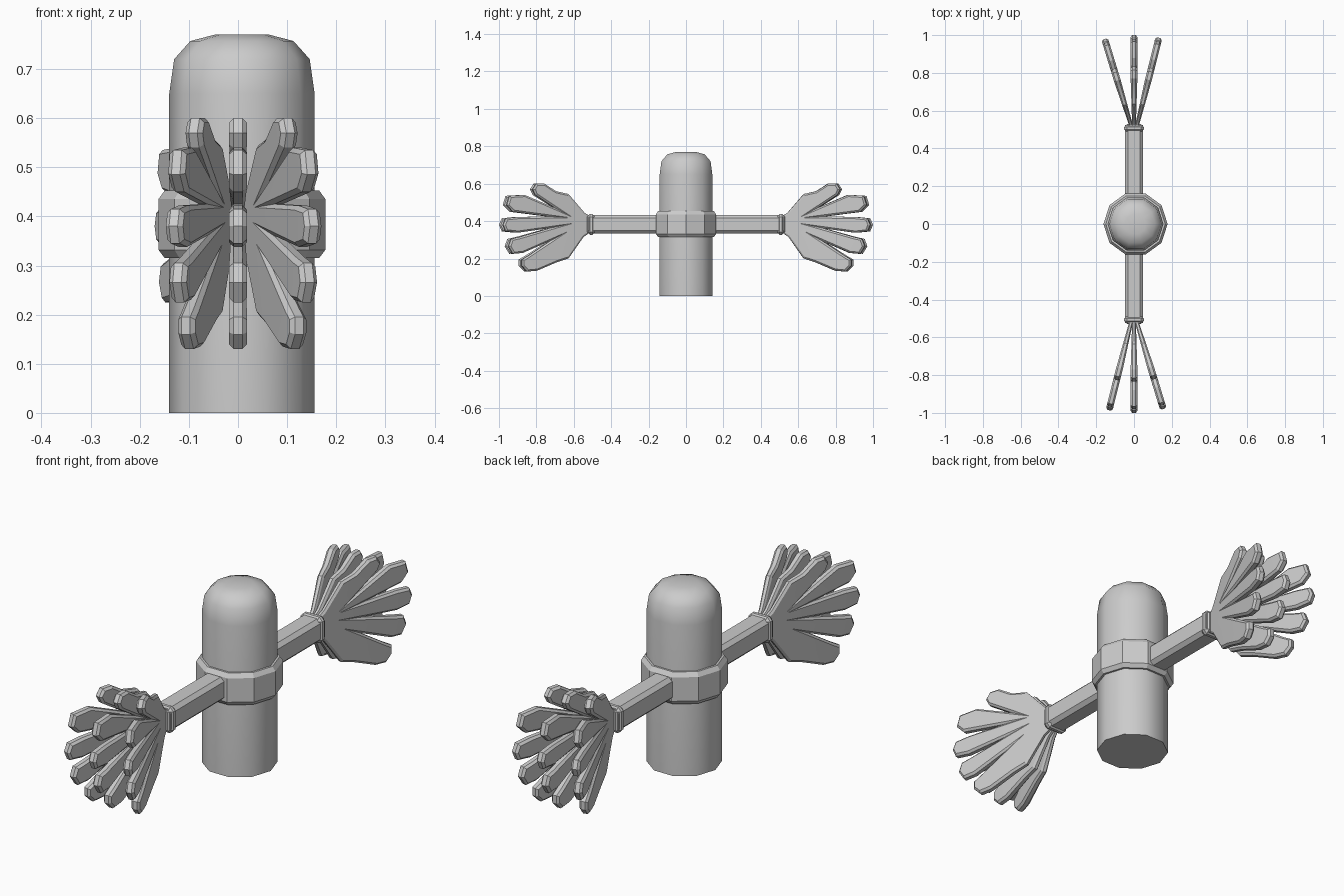
import bpy, bmesh, math
from mathutils import Matrix, Vector

if "Cube" in bpy.data.objects:
    bpy.data.objects.remove(bpy.data.objects["Cube"])

CX = 0.008   # body axis
CZ = 0.383   # arm height


def finish(name, bm, smooth=None):
    bmesh.ops.recalc_face_normals(bm, faces=bm.faces)
    me = bpy.data.meshes.new(name)
    bm.to_mesh(me)
    bm.free()
    ob = bpy.data.objects.new(name, me)
    bpy.context.collection.objects.link(ob)
    if smooth:
        bpy.ops.object.select_all(action='DESELECT')
        bpy.context.view_layer.objects.active = ob
        ob.select_set(True)
        bpy.ops.object.shade_smooth_by_angle(angle=math.radians(smooth))
    return ob


def lathe(name, profile, sides=10, closed=False, smooth=None):
    bm = bmesh.new()
    rings = []
    for r, z in profile:
        rings.append([bm.verts.new((CX + r * math.cos(2 * math.pi * i / sides),
                                    r * math.sin(2 * math.pi * i / sides), z))
                      for i in range(sides)])
    pairs = list(zip(rings, rings[1:]))
    if closed:
        pairs.append((rings[-1], rings[0]))
    else:
        bm.faces.new(rings[0])
        bm.faces.new(rings[-1])
    for a, b in pairs:
        for i in range(sides):
            j = (i + 1) % sides
            bm.faces.new((a[i], a[j], b[j], b[i]))
    return finish(name, bm, smooth)


def bar(name, y0, y1, w, h, chamfer, all_edges=False):
    # box along y with chamfered edges
    bm = bmesh.new()
    bmesh.ops.create_cube(bm, size=1, matrix=Matrix.Translation((0, (y0 + y1) / 2, CZ))
                          @ Matrix.Diagonal((w, abs(y1 - y0), h, 1)))
    edges = [e for e in bm.edges
             if all_edges or abs(e.verts[0].co.y - e.verts[1].co.y) > 0.01]
    bmesh.ops.bevel(bm, geom=edges, offset=chamfer, segments=1, affect='EDGES')
    return finish(name, bm)


# open hand outline in the y-z plane
HAND = [(.52, .43), (.545, .445), (.635, .545), (.705, .56), (.77, .60), (.815, .60),
        (.835, .57), (.82, .54), (.71, .47),
        (.88, .54), (.965, .535), (.98, .485), (.945, .45), (.75, .425),
        (.92, .422), (.985, .415), (1.0, .38), (.985, .345), (.92, .338), (.74, .362),
        (.91, .315), (.955, .305), (.97, .265), (.945, .225), (.89, .23), (.735, .295),
        (.86, .215), (.895, .195), (.895, .16), (.865, .13), (.81, .135),
        (.70, .18), (.635, .20), (.55, .315), (.52, .335)]


def hand(name, angle, shift, turn):
    bm = bmesh.new()
    t = 0.018
    front = [bm.verts.new((t, y, z)) for y, z in HAND]
    back = [bm.verts.new((-t, y, z)) for y, z in HAND]
    bm.faces.new(front)
    bm.faces.new(back[::-1])
    n = len(HAND)
    for i in range(n):
        j = (i + 1) % n
        bm.faces.new((front[i], back[i], back[j], front[j]))
    bmesh.ops.recalc_face_normals(bm, faces=bm.faces)
    rims = [e for e in bm.edges if abs(e.verts[0].co.x - e.verts[1].co.x) < 1e-4]
    bmesh.ops.bevel(bm, geom=rims, offset=0.009, segments=1, affect='EDGES')
    bmesh.ops.triangulate(bm, faces=[f for f in bm.faces if len(f.verts) > 4])
    # thinner towards the wrist
    for v in bm.verts:
        v.co.x *= min(1, 0.55 + (v.co.y - 0.52) * 1.8)
    pivot = Vector((0, 0.53, 0))
    m = (Matrix.Rotation(turn, 4, 'Z') @ Matrix.Translation(pivot + Vector((shift, 0, 0)))
         @ Matrix.Rotation(math.radians(angle), 4, 'Z') @ Matrix.Translation(-pivot))
    bmesh.ops.transform(bm, matrix=m, verts=bm.verts)
    return finish(name, bm, 20)


# body with rounded top
lathe("body", [(.148, 0), (.148, .65), (.138, .72), (.105, .757), (.055, .77)], smooth=50)

# collar around the body
lathe("collar", [(.14, .315), (.157, .315), (.17, .332), (.17, .435), (.157, .453), (.14, .453)],
      closed=True)

# arms, wrist bands and fanned hands on both sides
for side, s, turn in (("back", 1, 0), ("front", -1, math.pi)):
    bar(side + "_arm", s * .10, s * .525, .094, .10, .016)
    bar(side + "_wrist_band", s * .485, s * .53, .104, .112, .016, True)
    for label, angle, shift in (("left", 17, -.018), ("middle", 0, 0), ("right", -14, .018)):
        hand(f"{side}_hand_{label}", angle, shift, turn)
